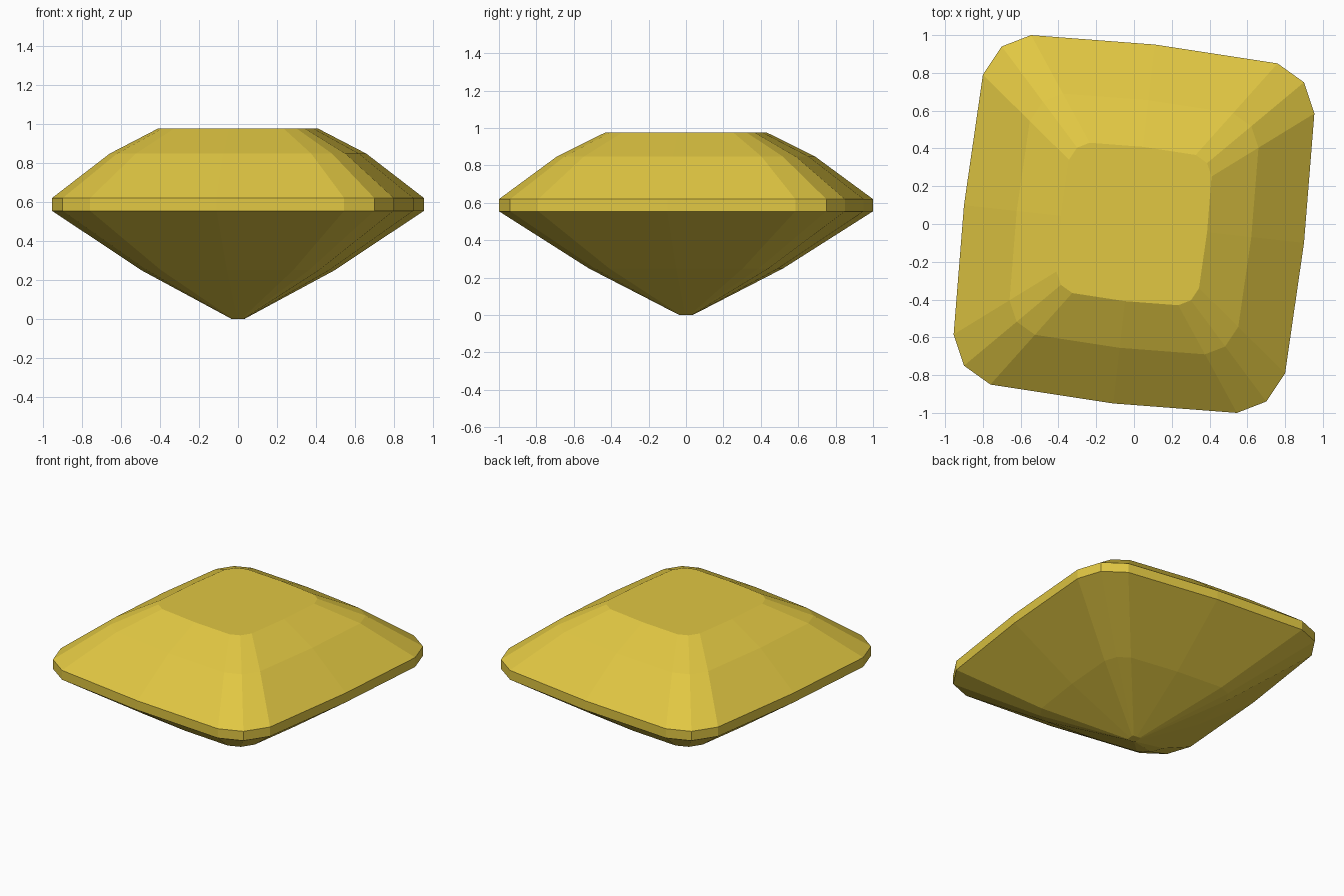
import bpy, bmesh

if "Cube" in bpy.data.objects:
    bpy.data.objects.remove(bpy.data.objects["Cube"])

# Material
gold = bpy.data.materials.new("golden_yellow")
gold.diffuse_color = (0.75, 0.57, 0.055, 1)
gold.use_nodes = True
gold.node_tree.nodes["Principled BSDF"].inputs["Base Color"].default_value = gold.diffuse_color

# Half of the skewed, corner-cut outline; the other half is its half-turn
half = [(0.955, 0.585), (0.90, 0.75), (0.76, 0.85), (0.11, 0.95),
        (-0.545, 1.0), (-0.70, 0.94), (-0.80, 0.79), (-0.90, 0.10)]
outline = half + [(-x, -y) for x, y in half]

# Gem profile as (height, outline scale): tip, pavilion, girdle, crown, table
profile = [(0.0, 0.035), (0.25, 0.52), (0.555, 1.0),
           (0.62, 1.0), (0.848, 0.69), (0.977, 0.43)]

bm = bmesh.new()
rings = [[bm.verts.new((x * s, y * s, z)) for x, y in outline]
         for z, s in profile]

# Facets between neighbouring rings
n = len(outline)
for low, high in zip(rings, rings[1:]):
    for i in range(n):
        j = (i + 1) % n
        bm.faces.new((low[i], low[j], high[j], high[i]))

# Flat tip and table
bm.faces.new(rings[0][::-1])
bm.faces.new(rings[-1])
bmesh.ops.recalc_face_normals(bm, faces=bm.faces[:])

mesh = bpy.data.meshes.new("cut_gem")
bm.to_mesh(mesh)
bm.free()
mesh.materials.append(gold)
gem = bpy.data.objects.new("cut_gem", mesh)
bpy.context.collection.objects.link(gem)
